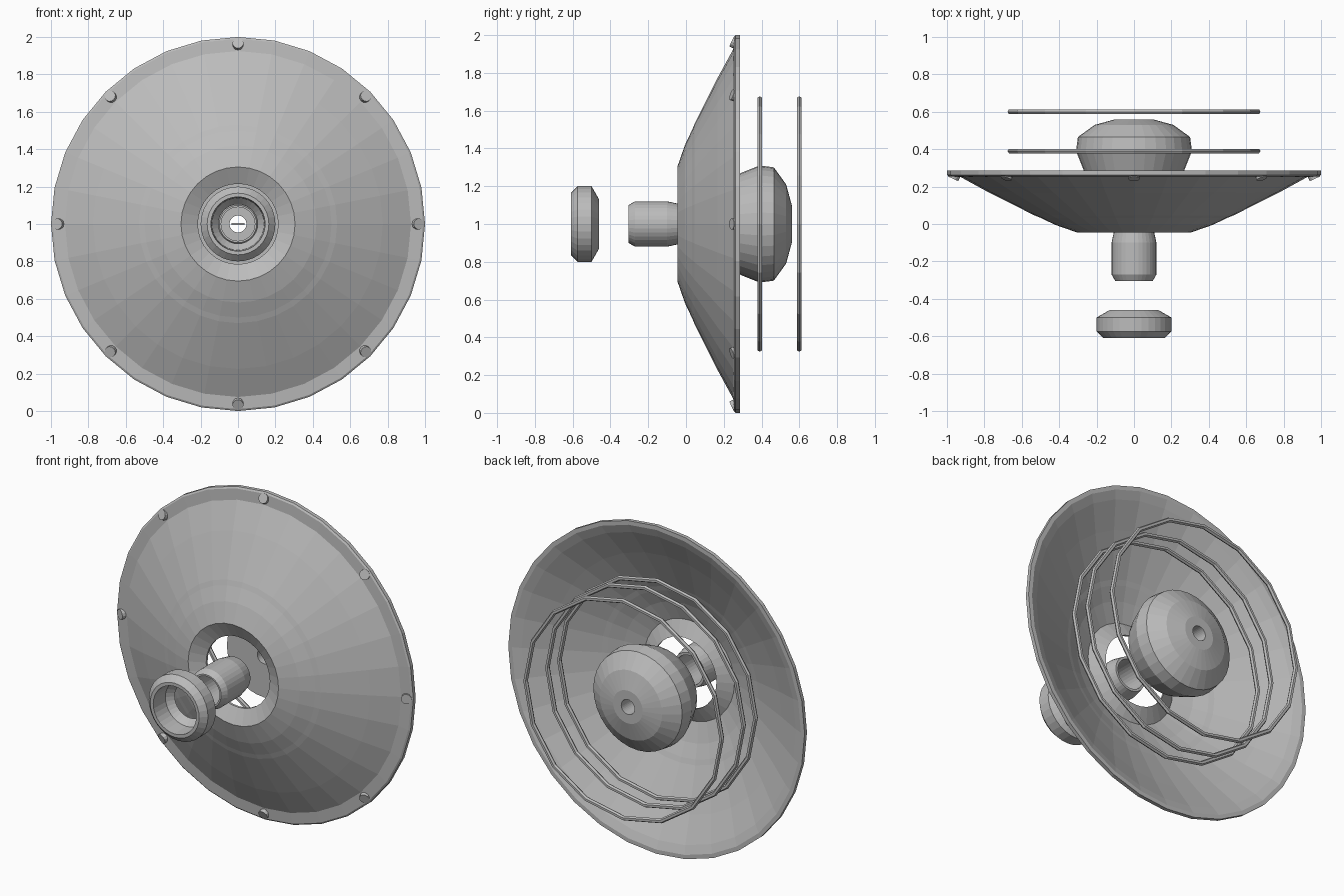
import bpy, bmesh, math
from mathutils import Matrix, Vector

if "Cube" in bpy.data.objects:
    bpy.data.objects.remove(bpy.data.objects["Cube"], do_unlink=True)

metal = bpy.data.materials.new("grey metal")
metal.use_nodes = True
GREY = (0.5, 0.5, 0.5, 1)
metal.diffuse_color = GREY
metal.node_tree.nodes["Principled BSDF"].inputs["Base Color"].default_value = GREY

CENTRE = Vector((0, 0, 1))  # every part shares an axis along y at this height


def finish(name, bm):
    bmesh.ops.recalc_face_normals(bm, faces=bm.faces)
    mesh = bpy.data.meshes.new(name)
    bm.to_mesh(mesh)
    bm.free()
    mesh.materials.append(metal)
    obj = bpy.data.objects.new(name, mesh)
    obj.location = CENTRE
    bpy.context.collection.objects.link(obj)
    return obj


def lathe(name, profile, sides=32):
    """Spin a closed (radius, y) profile around the shared axis."""
    bm = bmesh.new()
    rings = []
    for i in range(sides):
        a = math.tau * i / sides
        rings.append([bm.verts.new((r * math.cos(a), y, r * math.sin(a)))
                      for r, y in profile])
    n = len(profile)
    for i in range(sides):
        here, there = rings[i], rings[(i + 1) % sides]
        for j in range(n):
            k = (j + 1) % n
            bm.faces.new((here[j], here[k], there[k], there[j]))
    return finish(name, bm)


# Wide dish with a recessed hub, a stepped groove and a rolled rim
dish_front = [(0.215, 0.0), (0.305, -0.045), (0.42, -0.005), (0.5, 0.033),
              (0.53, 0.045), (0.775, 0.168), (0.925, 0.25)]
dish_back = [(r, y + 0.014) for r, y in reversed(dish_front)]
rim = [(0.99, 0.255), (1.0, 0.262), (1.0, 0.285), (0.975, 0.285)]
lathe("dish", dish_front + rim + dish_back)

# Front collar, an open ring with bevelled edges
lathe("front_collar", [(0.145, -0.61), (0.165, -0.61), (0.2, -0.575),
                       (0.2, -0.5), (0.13, -0.46), (0.105, -0.46), (0.14, -0.5)])

# Hollow sleeve passing into the hub
lathe("sleeve", [(0.09, -0.305), (0.1, -0.305), (0.12, -0.27), (0.12, -0.1),
                 (0.105, -0.03), (0.09, -0.03)])

# Rounded rear boss with a small bore
lathe("rear_boss", [(0.045, 0.25), (0.25, 0.25), (0.27, 0.29), (0.31, 0.39),
                    (0.3, 0.465), (0.21, 0.53), (0.1, 0.56), (0.045, 0.56)])

# Flat key across the bore
bm = bmesh.new()
bmesh.ops.create_cube(bm, size=1)
bmesh.ops.scale(bm, vec=(0.07, 0.04, 0.012), verts=bm.verts)
bmesh.ops.translate(bm, vec=(0, 0.4, 0), verts=bm.verts)
finish("bore_key", bm)

# Three thin wire hoops behind the dish
WIRE = 0.014
for name, y in (("inner_hoop", 0.275), ("middle_hoop", 0.39), ("outer_hoop", 0.6)):
    section = [(0.662 + WIRE * math.cos(math.tau * k / 6),
                y + WIRE * math.sin(math.tau * k / 6)) for k in range(6)]
    lathe(name, section, 16)

# Eight rivets around the rim, tilted to follow the slope
bm = bmesh.new()
for i in range(8):
    place = (Matrix.Rotation(math.tau * i / 8, 4, "Y")
             @ Matrix.Translation((0.96, 0.257, 0))
             @ Matrix.Rotation(math.radians(25), 4, "Z")
             @ Matrix.Rotation(math.pi / 2, 4, "X"))
    bmesh.ops.create_cone(bm, cap_ends=True, segments=12, radius1=0.03,
                          radius2=0.03, depth=0.034, matrix=place)
finish("rim_rivets", bm)
